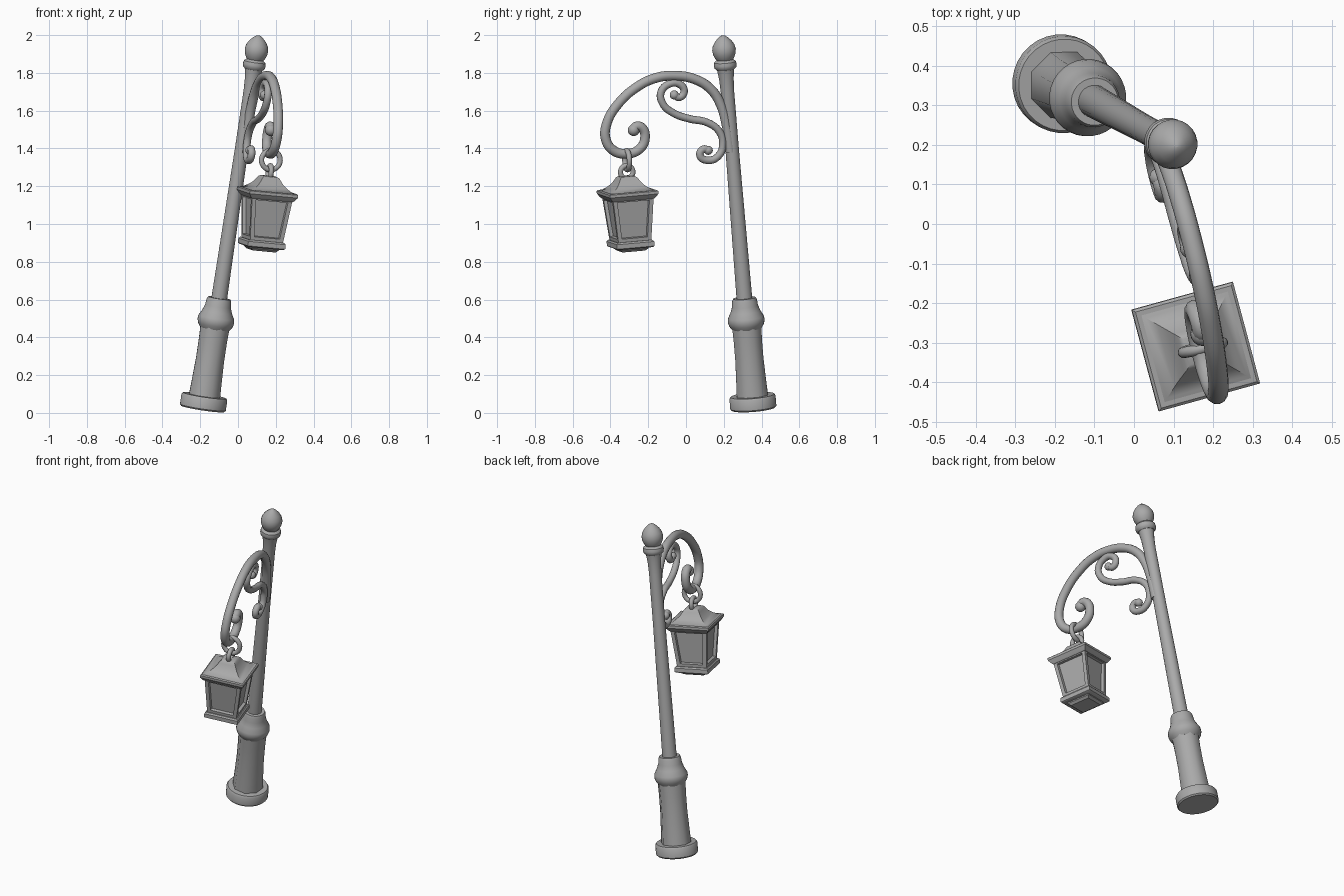
import bpy, bmesh, math
from mathutils import Vector, Matrix

if "Cube" in bpy.data.objects:
    bpy.data.objects.remove(bpy.data.objects["Cube"])

iron = bpy.data.materials.new("grey_iron")
iron.diffuse_color = (0.4, 0.4, 0.4, 1)
iron.use_nodes = True
iron.node_tree.nodes["Principled BSDF"].inputs["Base Color"].default_value = iron.diffuse_color


def finish(ob, angle):
    """Material and smooth shading"""
    ob.data.materials.clear()
    ob.data.materials.append(iron)
    bpy.ops.object.select_all(action='DESELECT')
    ob.select_set(True)
    bpy.context.view_layer.objects.active = ob
    if angle:
        bpy.ops.object.shade_smooth_by_angle(angle=math.radians(angle))
    return ob


def frame(origin, lean, yaw):
    """Leaning frame: z axis follows the lean, x axis follows the yaw"""
    u = Vector((lean[0], lean[1], 1)).normalized()
    x = Vector((math.cos(yaw), math.sin(yaw), 0))
    x = (x - u * x.dot(u)).normalized()
    m = Matrix((x, u.cross(x), u)).transposed().to_4x4()
    m.translation = origin
    return m


def lathe(name, profile, sides, m, angle=35, panels=False):
    """Closed stack of rings from (radius, world height) pairs; square if sides is 4"""
    bm = bmesh.new()
    k = 1 / m.col[2][2]
    rings = []
    for r, z in profile:
        if sides == 4:
            r *= math.sqrt(2)
        ring = []
        for i in range(sides):
            a = 2 * math.pi * (i + 0.5) / sides
            ring.append(bm.verts.new((r * math.cos(a), r * math.sin(a), (z - m.translation.z) * k)))
        rings.append(ring)
    walls = []
    for a, b in zip(rings, rings[1:]):
        for i in range(sides):
            j = (i + 1) % sides
            walls.append(bm.faces.new((a[i], a[j], b[j], b[i])))
    bm.faces.new(rings[0][::-1])
    bm.faces.new(rings[-1])
    if panels:
        bm.normal_update()
        bmesh.ops.inset_individual(bm, faces=walls, thickness=0.022, use_even_offset=True)
        bmesh.ops.inset_individual(bm, faces=walls, thickness=0.003, depth=-0.018)
    bm.transform(m)
    me = bpy.data.meshes.new(name)
    bm.to_mesh(me)
    bm.free()
    ob = bpy.data.objects.new(name, me)
    bpy.context.collection.objects.link(ob)
    return finish(ob, angle)


def arm_point(y, z):
    """Point in the leaning plane of the arm"""
    return Vector((0.11 - 0.25 * y + 0.11 * (z - 1.55), y, z))


def tube(name, pts, r, ball_ends):
    """Round bar through (y, z) points, with balls at the curled ends"""
    cu = bpy.data.curves.new(name, 'CURVE')
    cu.dimensions = '3D'
    cu.bevel_depth = r
    cu.bevel_resolution = 4
    cu.resolution_u = 8
    cu.use_fill_caps = True
    sp = cu.splines.new('BEZIER')
    sp.bezier_points.add(len(pts) - 1)
    for bp, p in zip(sp.bezier_points, pts):
        bp.co = arm_point(*p)
        bp.handle_left_type = bp.handle_right_type = 'AUTO'
    ob = bpy.data.objects.new(name, cu)
    bpy.context.collection.objects.link(ob)
    bpy.ops.object.select_all(action='DESELECT')
    ob.select_set(True)
    bpy.context.view_layer.objects.active = ob
    bpy.ops.object.convert(target='MESH')
    finish(bpy.context.view_layer.objects.active, 45)
    for i in ball_ends:
        bpy.ops.mesh.primitive_uv_sphere_add(segments=16, ring_count=10, radius=r * 1.2,
                                             location=arm_point(*pts[i]))
        b = bpy.context.object
        b.name = name + "_curl_end"
        finish(b, 60)


def ring(name, loc, normal, major, minor):
    bpy.ops.mesh.primitive_torus_add(major_radius=major, minor_radius=minor, major_segments=32,
                                     minor_segments=12, location=loc,
                                     rotation=Vector(normal).to_track_quat('Z', 'Y').to_euler())
    bpy.context.object.name = name
    finish(bpy.context.object, 60)


# Leaning post
post = frame((-0.187, 0.357, 0.022), (0.15, -0.082), 0)
lathe("base_disc", [(0.116, 0.022), (0.123, 0.03), (0.123, 0.082), (0.116, 0.092)], 32, post)
lathe("lower_shaft", [(0.09, 0.085), (0.086, 0.16), (0.081, 0.28), (0.081, 0.38), (0.084, 0.47)],
      8, post, 50)
lathe("shaft_collar", [(0.078, 0.445), (0.092, 0.465), (0.098, 0.485), (0.096, 0.505), (0.08, 0.535),
                       (0.069, 0.565), (0.066, 0.595), (0.06, 0.608)], 32, post)
lathe("pole", [(0.042, 0.59), (0.039, 1.0), (0.036, 1.4), (0.036, 1.7), (0.039, 1.77), (0.046, 1.82),
               (0.05, 1.84)], 24, post)
lathe("top_collar", [(0.048, 1.818), (0.058, 1.828), (0.061, 1.843), (0.058, 1.858), (0.046, 1.868),
                     (0.038, 1.875)], 24, post)
lathe("finial", [(0.038, 1.862), (0.05, 1.877), (0.06, 1.9), (0.063, 1.922), (0.058, 1.945),
                 (0.044, 1.968), (0.026, 1.986), (0.012, 1.996), (0.001, 1.999)], 24, post, 50)

# Curved arm ending in a hook scroll
tube("arm", [(0.235, 1.38), (0.215, 1.52), (0.18, 1.64), (0.13, 1.715), (0.05, 1.765), (-0.06, 1.785),
             (-0.16, 1.773), (-0.26, 1.725), (-0.36, 1.635), (-0.42, 1.53), (-0.425, 1.45),
             (-0.385, 1.39), (-0.315, 1.372), (-0.245, 1.398), (-0.217, 1.455), (-0.233, 1.508),
             (-0.265, 1.515), (-0.277, 1.497)], 0.026, [-1])

# S-shaped brace under the arm
tube("scroll_brace", [(-0.062, 1.683), (-0.034, 1.671), (-0.01, 1.703), (-0.034, 1.74), (-0.087, 1.742),
                      (-0.132, 1.698), (-0.122, 1.636), (-0.066, 1.587), (0.018, 1.557),
                      (0.113, 1.537), (0.175, 1.491), (0.195, 1.423), (0.172, 1.361),
                      (0.115, 1.337), (0.074, 1.364), (0.092, 1.396), (0.118, 1.39)], 0.02, [0, -1])

# Hanging rings
ring("hook_ring", (0.174, -0.312, 1.338), (-0.25, 1, 0.05), 0.051, 0.014)
ring("lantern_ring", (0.168, -0.314, 1.275), (1, 0.25, -0.1), 0.034, 0.014)

# Square lantern
lamp = frame((0.122, -0.291, 0.86), (0.11, -0.06), math.radians(15))
lathe("lantern_foot", [(0.062, 0.86), (0.076, 0.872), (0.08, 0.89)], 4, lamp)
lathe("lantern_tray", [(0.094, 0.878), (0.103, 0.884), (0.103, 0.908), (0.096, 0.916)], 4, lamp)
lathe("lantern_body", [(0.09, 0.912), (0.112, 1.15)], 4, lamp, 30, True)
lathe("lantern_eave", [(0.113, 1.135), (0.12, 1.142), (0.133, 1.16), (0.133, 1.175), (0.126, 1.18)],
      4, lamp)
lathe("lantern_roof", [(0.131, 1.172), (0.105, 1.184), (0.082, 1.2), (0.065, 1.217), (0.052, 1.237),
                       (0.045, 1.248), (0.034, 1.254)], 4, lamp)
